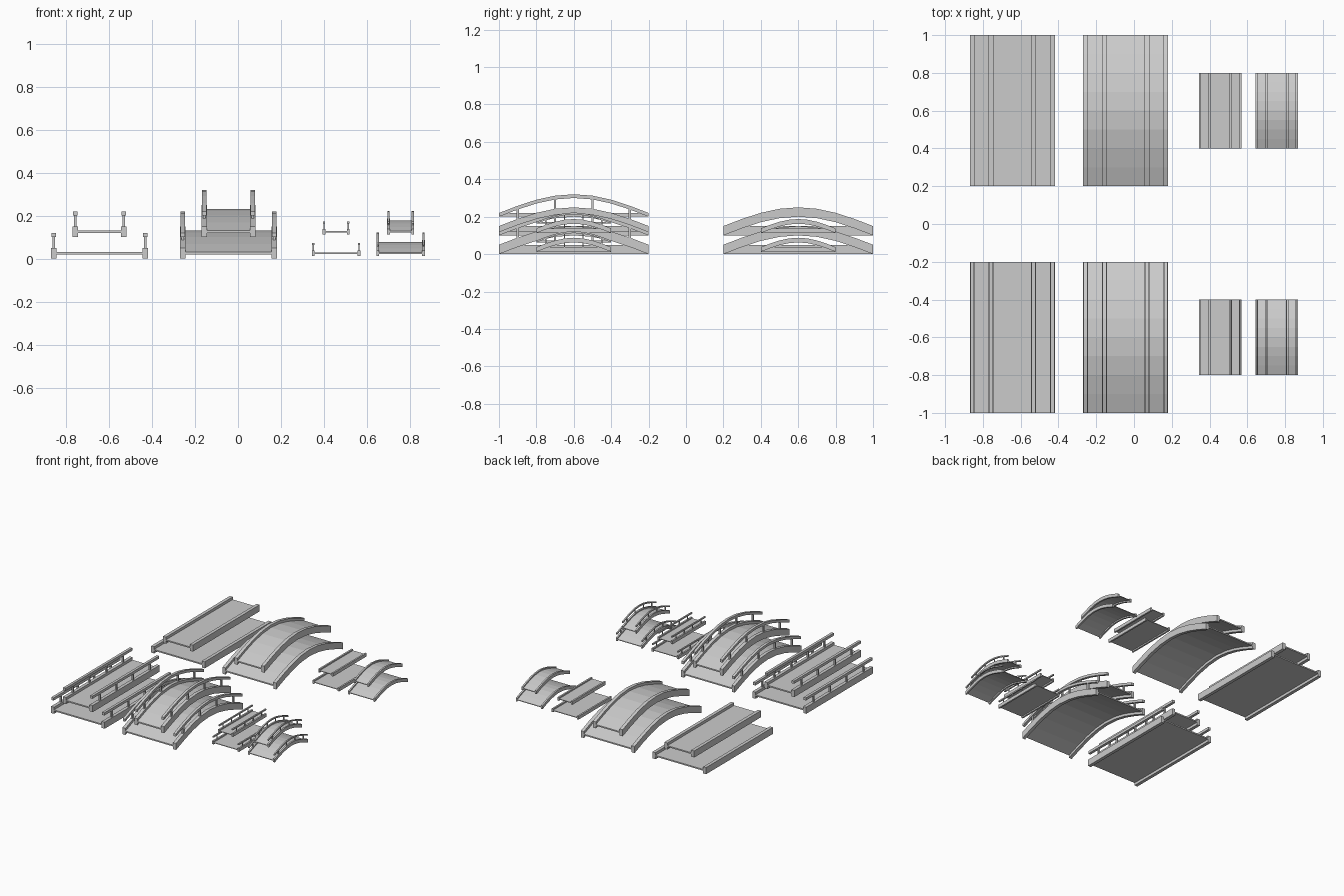
import bpy, bmesh, math

cube = bpy.data.objects.get("Cube")
if cube:
    bpy.data.objects.remove(cube)

grey = bpy.data.materials.new("plain grey")
grey.use_nodes = True
colour = (0.6, 0.6, 0.6, 1)
grey.diffuse_color = colour
grey.node_tree.nodes["Principled BSDF"].inputs["Base Color"].default_value = colour

ARCH_STEPS = 8


def arch(t, rise):
    return rise * math.sin(math.pi * t)


def add_strip(bm, x, width, length, z, height, rise):
    """Bar along y, following the arch, with upright ends."""
    steps = ARCH_STEPS if rise else 1
    rings = []
    for i in range(steps + 1):
        t = i / steps
        y = (t - 0.5) * length
        zc = z + arch(t, rise)
        rings.append([bm.verts.new((x + sx * width / 2, y, zc + sz * height / 2))
                      for sx, sz in ((-1, -1), (1, -1), (1, 1), (-1, 1))])
    for a, b in zip(rings, rings[1:]):
        for k in range(4):
            n = (k + 1) % 4
            bm.faces.new((a[k], a[n], b[n], b[k]))
    bm.faces.new(rings[0][::-1])
    bm.faces.new(rings[-1])


def add_post(bm, x, y, width, z0, z1):
    box = bmesh.ops.create_cube(bm, size=1)["verts"]
    bmesh.ops.scale(bm, vec=(width, width, z1 - z0), verts=box)
    bmesh.ops.translate(bm, vec=(x, y, (z0 + z1) / 2), verts=box)


def finish(bm, name, location):
    bmesh.ops.recalc_face_normals(bm, faces=bm.faces[:])
    mesh = bpy.data.meshes.new(name)
    bm.to_mesh(mesh)
    bm.free()
    mesh.materials.append(grey)
    obj = bpy.data.objects.new(name, mesh)
    obj.location = location
    bpy.context.collection.objects.link(obj)


def bridge(name, location, s, deck_width, rise, railed):
    """s is the scale of the bridge; heights are measured from the deck centre."""
    length = 0.8 * s
    side = deck_width / 2 + 0.0125 * s

    # Walking deck
    bm = bmesh.new()
    add_strip(bm, 0, deck_width, length, 0, 0.01 * s, rise)
    finish(bm, name + "_deck", location)

    # Side beams
    bm = bmesh.new()
    for x in (-side, side):
        add_strip(bm, x, 0.025 * s, length, 0, 0.05 * s, rise)
    finish(bm, name + "_side_beams", location)

    if not railed:
        return

    # Handrails
    bm = bmesh.new()
    for x in (-side, side):
        add_strip(bm, x, 0.02 * s, length, 0.085 * s, 0.02 * s, rise)
    finish(bm, name + "_handrails", location)

    # Four posts on each side
    bm = bmesh.new()
    for x in (-side, side):
        for i in range(4):
            t = (i + 0.5) / 4
            base = arch(t, rise)
            add_post(bm, x, (t - 0.5) * length, 0.0125 * s,
                     base + 0.02 * s, base + 0.085 * s)
    finish(bm, name + "_posts", location)


# Large and small, flat and arched, each as a wide one below a narrow one
columns = (("large_flat", -0.644, 1, 0), ("large_arched", -0.044, 1, 0.1),
           ("small_flat", 0.456, 0.5, 0), ("small_arched", 0.756, 0.5, 0.05))
for kind, x, s, rise in columns:
    for railed, y in ((True, -0.6), (False, 0.6)):
        for level, z, width in (("wide", 0.025, 0.4), ("narrow", 0.125, 0.2)):
            style = "railed" if railed else "open"
            bridge(f"{kind}_{style}_{level}_bridge", (x, y, z), s, width * s, rise, railed)
